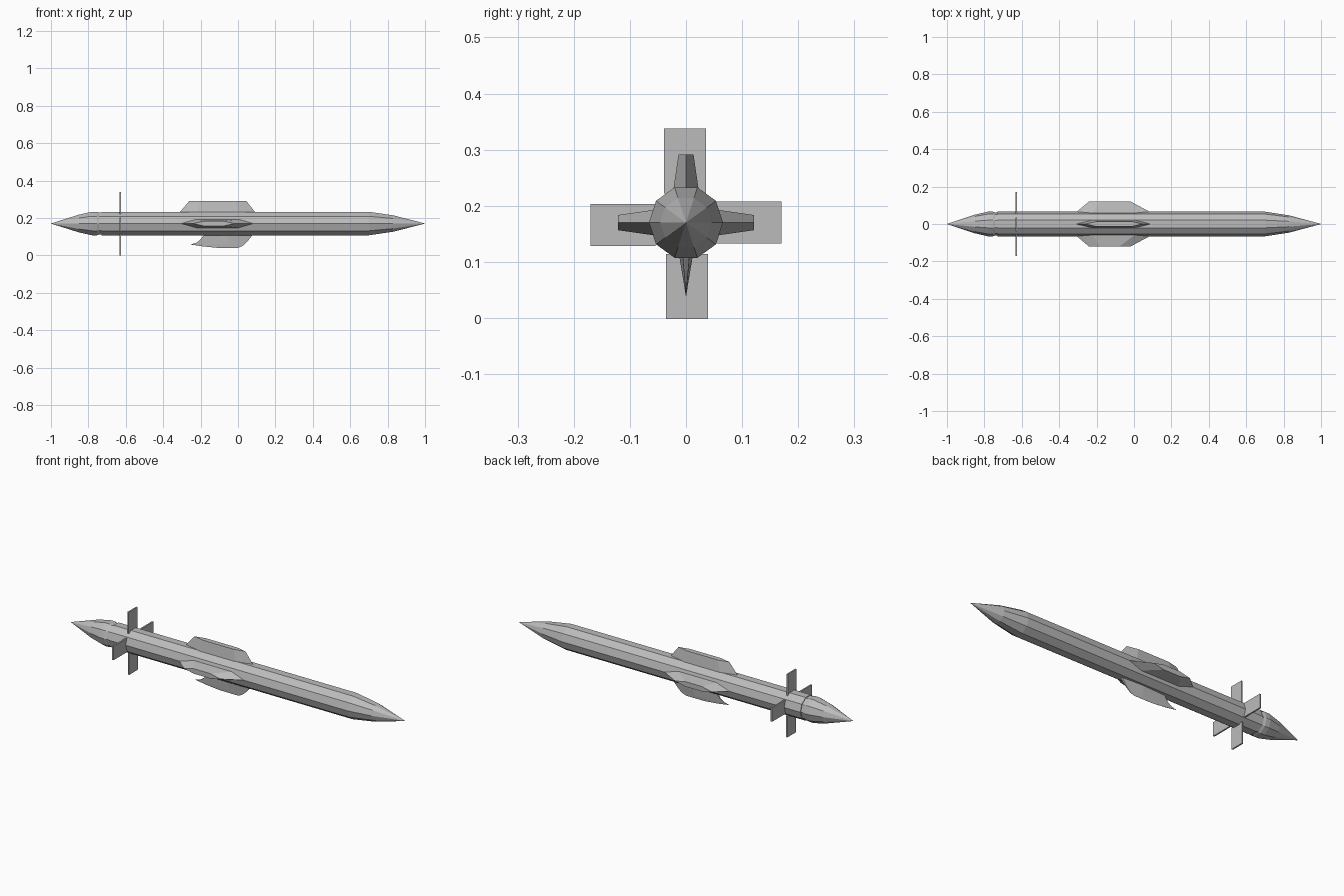
import bpy, bmesh, math
from mathutils import Matrix

cube = bpy.data.objects.get("Cube")
if cube:
    bpy.data.objects.remove(cube)

AXIS = 0.17      # height of the body axis
SIDES = 10

grey = bpy.data.materials.new("plain grey")
colour = (0.5, 0.5, 0.5, 1)
grey.diffuse_color = colour
grey.use_nodes = True
grey.node_tree.nodes["Principled BSDF"].inputs["Base Color"].default_value = colour


def finish(name, bm):
    bmesh.ops.remove_doubles(bm, verts=bm.verts, dist=1e-5)
    bmesh.ops.recalc_face_normals(bm, faces=bm.faces)
    mesh = bpy.data.meshes.new(name)
    bm.to_mesh(mesh)
    bm.free()
    mesh.materials.append(grey)
    obj = bpy.data.objects.new(name, mesh)
    bpy.context.collection.objects.link(obj)
    return obj


def loft(name, rings):
    """Skin a stack of equal-length rings and cap both ends."""
    bm = bmesh.new()
    rows = [[bm.verts.new(p) for p in ring] for ring in rings]
    n = len(rows[0])
    for a, b in zip(rows, rows[1:]):
        for i in range(n):
            j = (i + 1) % n
            bm.faces.new((a[i], a[j], b[j], b[i]))
    bm.faces.new(rows[0])
    bm.faces.new(rows[-1])
    return finish(name, bm)


def turned(name, profile):
    """Faceted solid around the x axis from (x, radius) pairs."""
    angles = [math.tau * i / SIDES for i in range(SIDES)]
    return loft(name, [[(x, r * math.cos(a), AXIS + r * math.sin(a)) for a in angles]
                       for x, r in profile])


# Fuselage with pointed nose, and tail cone behind a shallow groove
turned("fuselage", [(-0.73, 0.066), (0.70, 0.066), (0.83, 0.046), (1, 0.0003)])
turned("tail_collar", [(-0.765, 0.062), (-0.725, 0.062)])
turned("tail_cone", [(-1, 0.0003), (-0.85, 0.05), (-0.78, 0.066), (-0.755, 0.066), (-0.74, 0.061)])


def hex_ring(back, front, half, height, bevel):
    return [(back, 0, height), (back + bevel, half, height), (front - bevel, half, height),
            (front, 0, height), (front - bevel, -half, height), (back + bevel, -half, height)]


# Dorsal and side wings, each turned about the body axis
for name, angle, back, front in (("dorsal_wing", 0, -0.26, 0.045),
                                 ("left_wing", 90, -0.24, -0.02),
                                 ("right_wing", -90, -0.24, -0.02)):
    wing = loft(name, [hex_ring(-0.33, 0.11, 0.025, 0.045, 0.09),
                       hex_ring(-0.31, 0.09, 0.022, 0.062, 0.09),
                       hex_ring(back, front, 0.0135, 0.121, 0.06)])
    wing.data.transform(Matrix.Translation((0, 0, AXIS)) @ Matrix.Rotation(math.radians(angle), 4, "X"))

# Hooked ventral fin: height, trailing x, middle x, leading x
rings = []
for z, back, mid, front in ((0.12, -0.18, -0.05, 0.085), (0.105, -0.185, -0.05, 0.075),
                            (0.08, -0.205, -0.05, 0.055), (0.066, -0.225, -0.05, 0.042),
                            (0.058, -0.255, -0.05, 0.034), (0.048, -0.19, -0.05, 0.02),
                            (0.04, -0.11, -0.05, 0.0)):
    half = 0.0004 + 0.011 * (z - 0.04) / 0.067
    rings.append([(back, half * 0.4, z), (mid, half, z), (front, half * 0.5, z),
                  (front, -half * 0.5, z), (mid, -half, z), (back, -half * 0.4, z)])
loft("ventral_fin", rings)

# Four flat tail paddles in a cross
for i, name in enumerate(("upper", "right", "lower", "left")):
    bm = bmesh.new()
    bmesh.ops.create_cube(bm, size=1)
    place = (Matrix.Translation((-0.63, 0, AXIS - 0.002)) @ Matrix.Rotation(i * math.pi / 2, 4, "X")
             @ Matrix.Translation((0, -0.002, 0.112)) @ Matrix.Diagonal((0.008, 0.075, 0.116, 1)))
    bmesh.ops.transform(bm, matrix=place, verts=bm.verts)
    finish(name + "_tail_paddle", bm)
